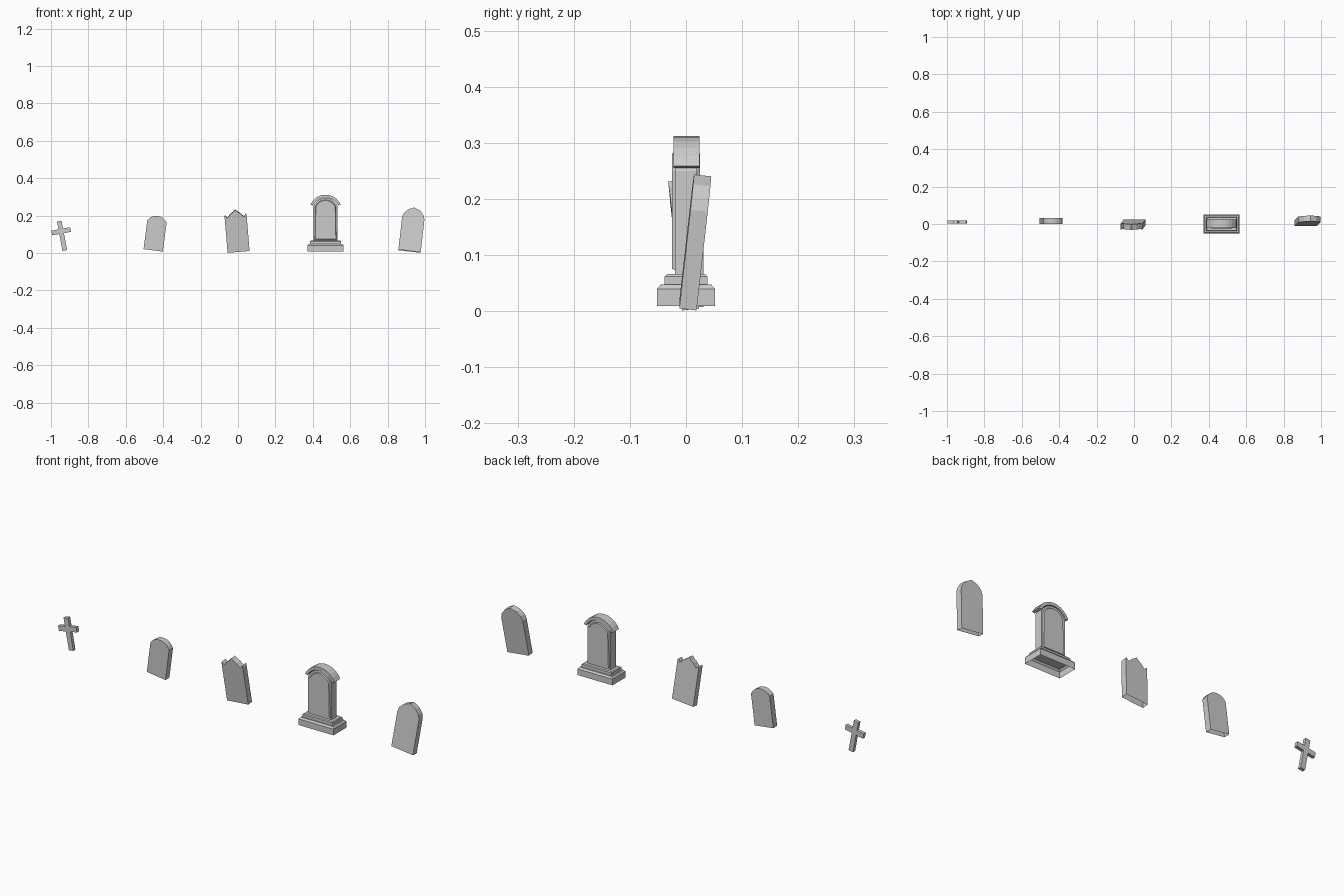
import bpy, bmesh
from math import sin, cos, asin, pi, radians
from mathutils import Matrix

if "Cube" in bpy.data.objects:
    bpy.data.objects.remove(bpy.data.objects["Cube"])


def finish(bm, name, loc=(0, 0, 0), lean=0, tilt=0):
    """lean = degrees forward, tilt = degrees towards +x"""
    bmesh.ops.recalc_face_normals(bm, faces=bm.faces)
    bm.transform(Matrix.Translation(loc) @ Matrix.Rotation(radians(tilt), 4, 'Y')
                 @ Matrix.Rotation(radians(lean), 4, 'X'))
    me = bpy.data.meshes.new(name)
    bm.to_mesh(me)
    bm.free()
    ob = bpy.data.objects.new(name, me)
    bpy.context.collection.objects.link(ob)
    return ob


def prism(profile, depth):
    """Closed x-z outline extruded along y, centred on y = 0"""
    bm = bmesh.new()
    f = bm.faces.new([bm.verts.new((x, -depth / 2, z)) for x, z in profile])
    r = bmesh.ops.extrude_face_region(bm, geom=[f], use_keep_orig=True)
    bmesh.ops.translate(bm, vec=(0, depth, 0),
                        verts=[v for v in r['geom'] if isinstance(v, bmesh.types.BMVert)])
    return bm


def open_bottom(bm):
    bm.normal_update()
    low = min(v.co.z for v in bm.verts)
    bmesh.ops.delete(bm, context='FACES_ONLY', geom=[
        f for f in bm.faces if all(abs(v.co.z - low) < 1e-5 for v in f.verts)])


def arc(half, z0, rise, n):
    """Arc points from right (+half, z0) over the top to left"""
    r = (half * half + rise * rise) / (2 * rise)
    a = asin(min(1, half / r))
    if rise > half:
        a = pi - a
    return [(r * sin(a - 2 * a * i / n), z0 + rise - r + r * cos(a - 2 * a * i / n))
            for i in range(n + 1)]


def mirrored(right):
    """Right half outline (bottom to peak) completed by its mirror"""
    return right + [(-x, z) for x, z in reversed(right) if x > 0]


def slab(name, profile, depth, loc, lean, tilt):
    bm = prism(profile, depth)
    open_bottom(bm)
    return finish(bm, name, loc, lean, tilt)


# Small wooden cross
w = 0.0125
cross = mirrored([(w, 0), (w, 0.092), (0.051, 0.092), (0.051, 0.117), (w, 0.117), (w, 0.159)])
finish(prism(cross, 0.017), "cross", (-0.926, 0.0105, 0.014), 0, -10.7)

# Round-topped headstone
slab("round_headstone", [(-0.052, 0), (0.052, 0)] + arc(0.052, 0.155, 0.031, 8),
     0.031, (-0.4535, 0.0155, 0.0145), 0, 7.5)

# Headstone with ears and a pointed crest
slab("eared_headstone", mirrored([(0.059, 0), (0.059, 0.195), (0.056, 0.2), (0.045, 0.186),
                                  (0.037, 0.193), (0.026, 0.206), (0.012, 0.215), (0, 0.227)]),
     0.03, (0.003, 0.008, 0.008), 6.3, -4.8)

# Headstone with a gothic top
slab("gothic_headstone", mirrored([(0.06, 0), (0.06, 0.178), (0.053, 0.199),
                                   (0.033, 0.221), (0, 0.235)]),
     0.031, (0.917, 0.0035, 0.01), -6.4, 6.5)

# Monument: stepped plinth, each step chamfered at the top and open below
CX = 0.468


def step(name, hx, hy, z0, z1, z2, c):
    bm = bmesh.new()
    rings = [[bm.verts.new((sx * (hx - i), sy * (hy - i), z))
              for sx, sy in ((-1, -1), (1, -1), (1, 1), (-1, 1))]
             for z, i in ((z0, 0), (z1, 0), (z2, c))]
    for a, b in zip(rings, rings[1:]):
        for k in range(4):
            bm.faces.new((a[k], a[(k + 1) % 4], b[(k + 1) % 4], b[k]))
    bm.faces.new(rings[-1])
    finish(bm, name, (CX, 0, 0))


step("plinth_lower", 0.097, 0.0515, 0.009, 0.04, 0.048, 0.007)
step("plinth_upper", 0.083, 0.038, 0.048, 0.062, 0.066, 0.004)

# Monument body with a recessed panel on both faces
bm = prism([(-0.065, 0.066), (0.065, 0.066)] + arc(0.065, 0.25, 0.045, 10), 0.04)
bm.normal_update()
for f in [f for f in bm.faces if abs(f.normal.y) > 0.9]:
    bmesh.ops.inset_individual(bm, faces=[f], thickness=0.01)
    bmesh.ops.inset_individual(bm, faces=[f], thickness=0.004, depth=-0.005)
finish(bm, "monument_body", (CX, 0, 0))

# Arched cap
cap = arc(0.081, 0.259, 0.053, 10) + arc(0.068, 0.255, 0.042, 10)[::-1]
finish(prism(cap, 0.047), "monument_cap", (CX, 0.001, 0))
